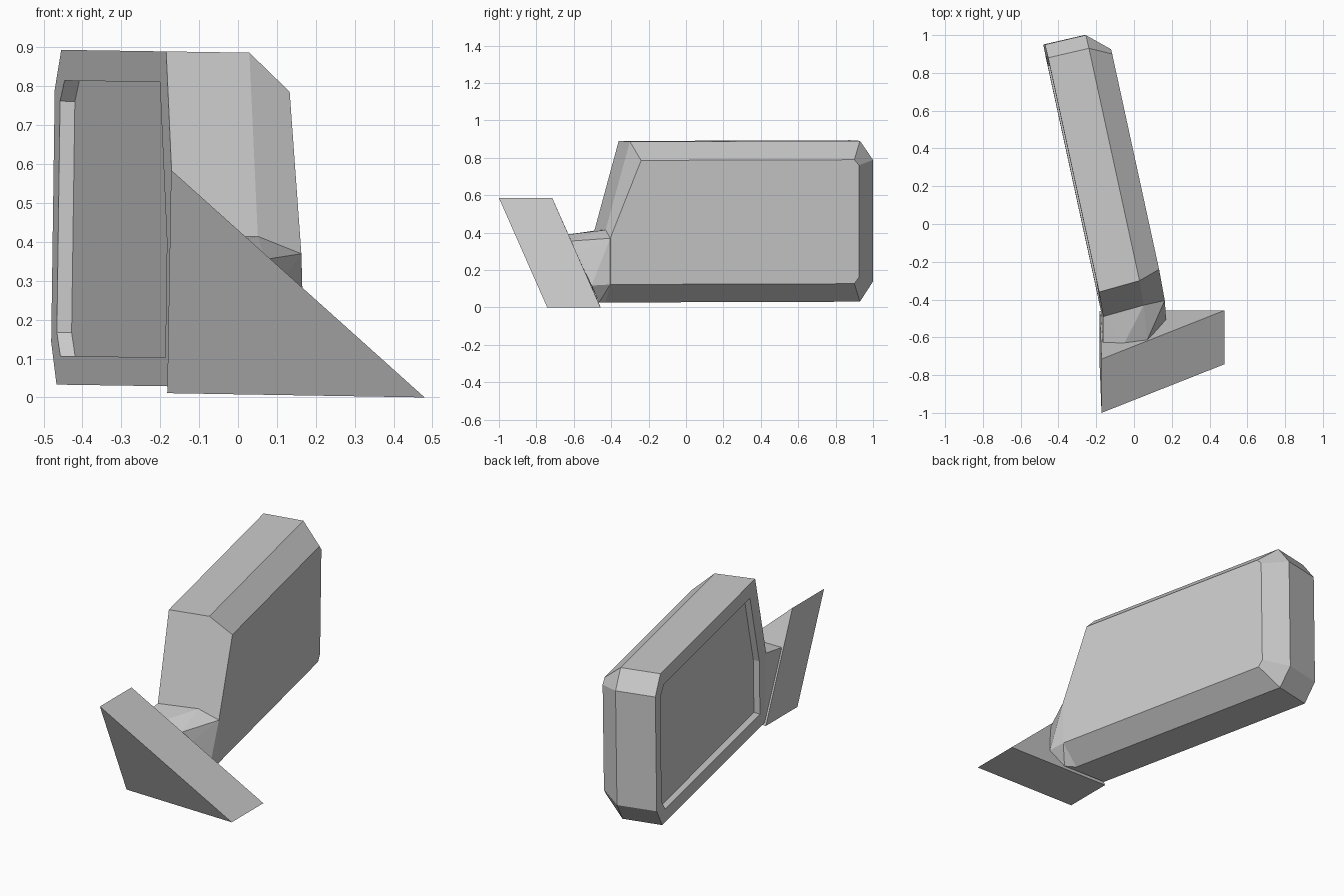
import bpy, bmesh
from mathutils import Vector

if "Cube" in bpy.data.objects:
    bpy.data.objects.remove(bpy.data.objects["Cube"])


def make(name, bm):
    bmesh.ops.recalc_face_normals(bm, faces=bm.faces[:])
    mesh = bpy.data.meshes.new(name)
    bm.to_mesh(mesh)
    bm.free()
    obj = bpy.data.objects.new(name, mesh)
    bpy.context.collection.objects.link(obj)
    return obj


def place(c, y, z):
    # housing is swung sideways and rolled very slightly
    x = c - 0.2177 * y + 0.014 * (z - 0.89)
    return Vector((x, y, z - 0.015 * x))


# Outlines (y, z): near top, four far corners, near bottom, near middle
rim = [(-.36, .887), (.88, .887), (.95, .785), (.95, .135), (.88, .026), (-.46, .026), (-.49, .408)]
belly = [(-.30, .887), (.93, .887), (1, .785), (1, .135), (.93, .027), (-.43, .027), (-.43, .415)]
back = [(-.24, .788), (.90, .788), (.925, .758), (.925, .16), (.90, .125), (-.405, .125), (-.405, .372)]
glass = [(-.29, .808), (.836, .808), (.885, .755), (.885, .16), (.84, .10), (-.40, .10), (-.40, .40)]

# Housing: lofted shell with recessed glass
layers = [(glass, -.225), (glass, -.263), (rim, -.263), (belly, -.036), (back, .082)]
bm = bmesh.new()
rings = [[bm.verts.new(place(c, y, z)) for y, z in outline] for outline, c in layers]
for a, b in zip(rings, rings[1:]):
    for i in range(len(a)):
        j = (i + 1) % len(a)
        bm.faces.new((a[i], a[j], b[j], b[i]))
bm.faces.new(rings[0])
bm.faces.new(rings[-1])
make("mirror_housing", bm)

# Neck: hull from the housing's lower near end to the mounting plate
bm = bmesh.new()
for outline, c in layers[2:]:
    for y, z in outline[5:]:
        bm.verts.new(place(c, y, z))
for p in [(-.165, -.63, .39), (-.05, -.63, .39), (.07, -.615, .355),
          (.10, -.585, .285), (.17, -.505, .117), (.10, -.465, .027)]:
    bm.verts.new(p)
bmesh.ops.convex_hull(bm, input=bm.verts[:])
make("mirror_neck", bm)

# Mounting plate: leaning triangular prism
bm = bmesh.new()
front = bm.faces.new([bm.verts.new(p) for p in
                      [(-.172, -1, .585), (-.182, -.745, .011), (.48, -.742, 0)]])
ext = bmesh.ops.extrude_face_region(bm, geom=[front], use_keep_orig=True)
bmesh.ops.translate(bm, vec=(0, .285, 0),
                    verts=[v for v in ext["geom"] if isinstance(v, bmesh.types.BMVert)])
make("mounting_plate", bm)
